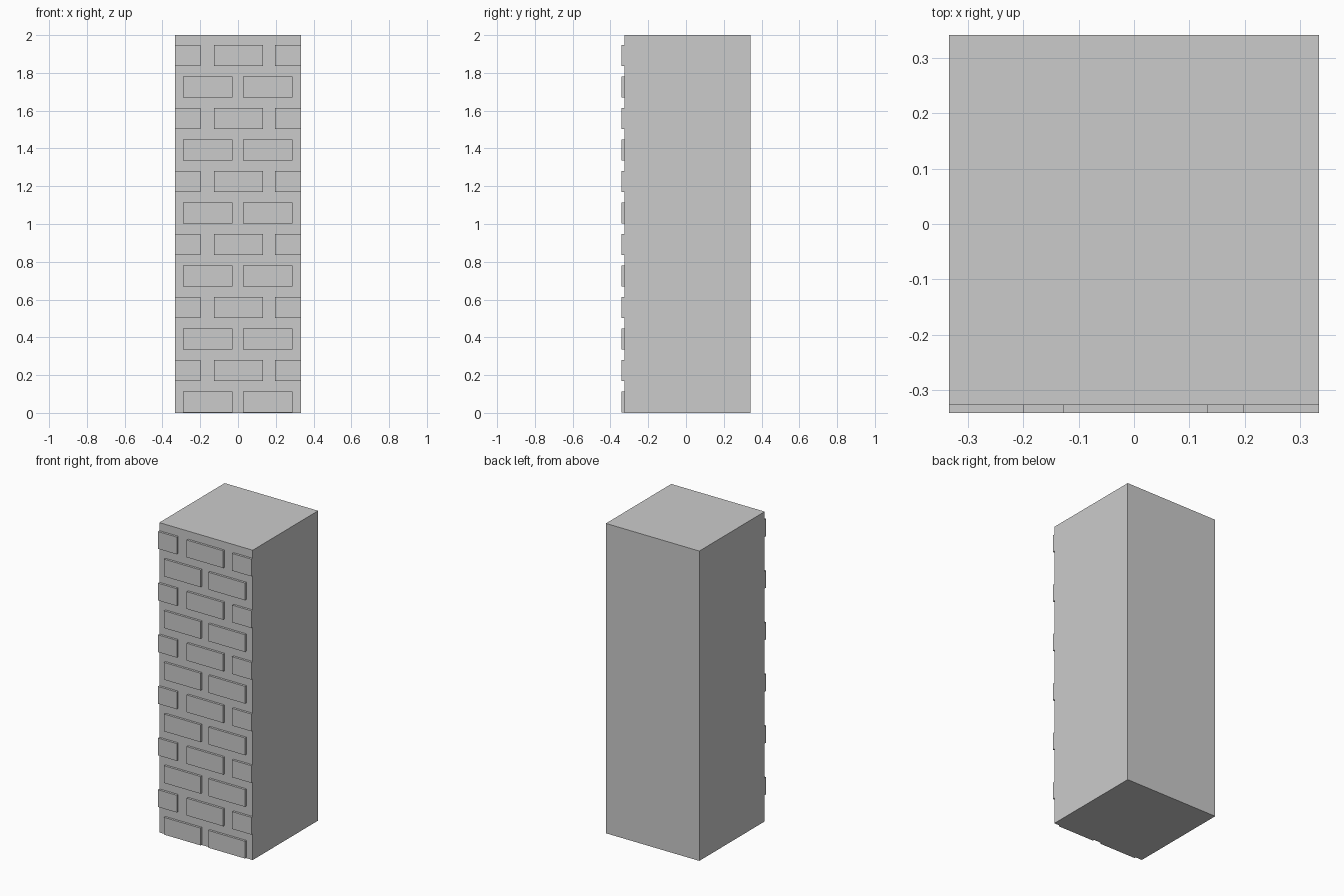
import bpy, bmesh
from mathutils import Vector

if "Cube" in bpy.data.objects:
    bpy.data.objects.remove(bpy.data.objects["Cube"])

stone = bpy.data.materials.new("light grey stone")
stone.diffuse_color = (0.6, 0.6, 0.6, 1)
stone.use_nodes = True
stone.node_tree.nodes["Principled BSDF"].inputs["Base Color"].default_value = stone.diffuse_color

HALF = 0.3335                      # half width of the pillar
BACK, FACE, OUT = 0.3405, -0.3262, -0.3405
PITCH, HEIGHT, BASE = 2 / 12, 0.1115, 0.003


def add_box(bm, x0, x1, y0, y1, z0, z1):
    verts = bmesh.ops.create_cube(bm, size=1)["verts"]
    size = Vector((x1 - x0, y1 - y0, z1 - z0))
    centre = Vector((x0 + x1, y0 + y1, z0 + z1)) / 2
    for v in verts:
        v.co = v.co * size + centre


def finish(bm, name):
    mesh = bpy.data.meshes.new(name)
    bm.to_mesh(mesh)
    bm.free()
    mesh.materials.append(stone)
    obj = bpy.data.objects.new(name, mesh)
    bpy.context.collection.objects.link(obj)
    return obj


# Pillar body
bm = bmesh.new()
add_box(bm, -HALF, HALF, FACE, BACK, 0, 2)
finish(bm, "pillar_body")

# Raised bricks on the front, in alternating courses
EVEN = [(-0.290, -0.029), (0.027, 0.288)]
ODD = [(-HALF, -0.199), (-0.128, 0.133), (0.197, HALF)]
bm = bmesh.new()
for row in range(12):
    z = BASE + row * PITCH
    for x0, x1 in (ODD if row % 2 else EVEN):
        add_box(bm, x0, x1, OUT, FACE, z, z + HEIGHT)
# Remove the hidden faces against the body
hidden = [f for f in bm.faces if f.calc_center_median().y > FACE - 1e-4]
bmesh.ops.delete(bm, geom=hidden, context='FACES')
finish(bm, "front_bricks")
